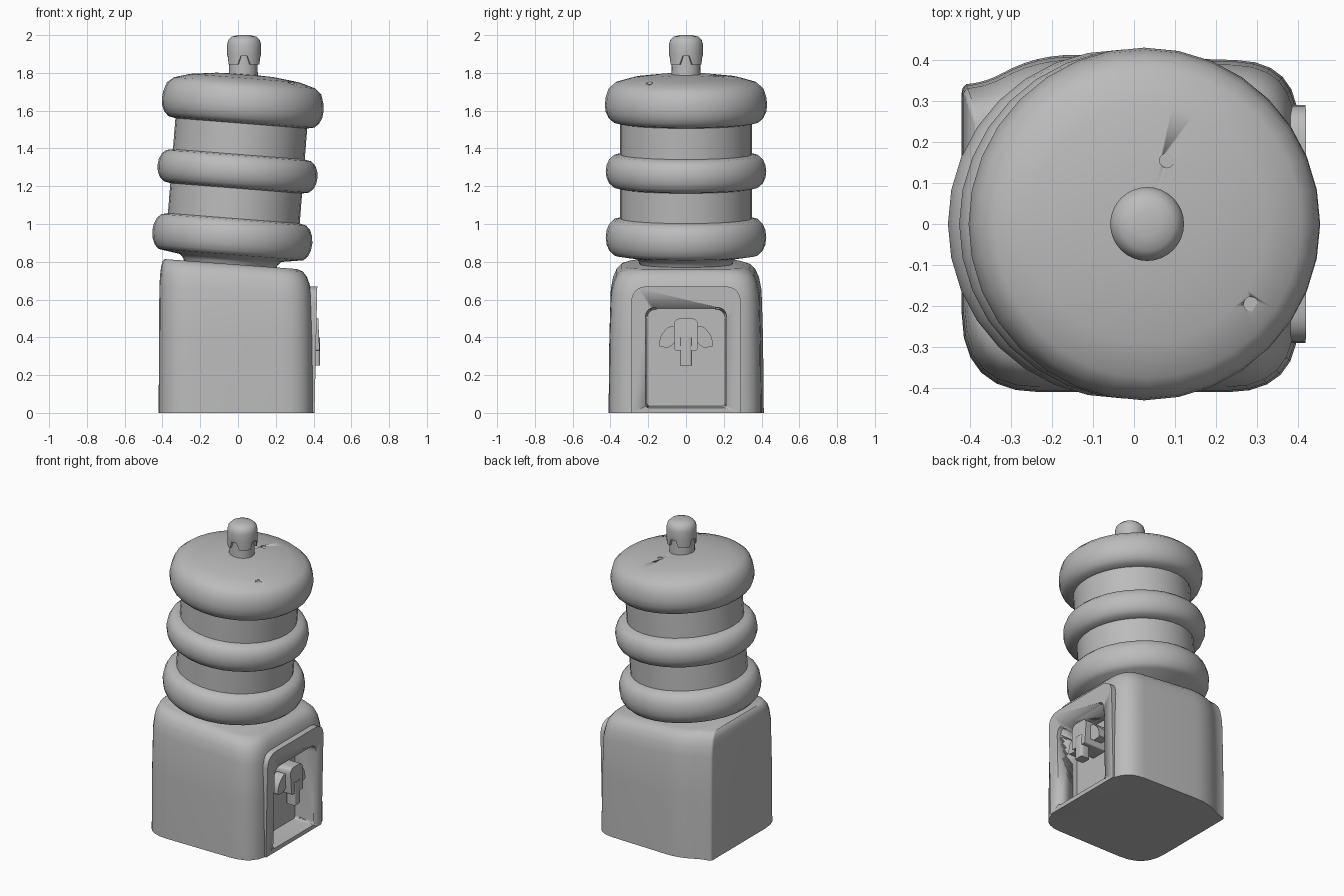
import bpy, bmesh, math
from mathutils import Matrix, Vector

cube = bpy.data.objects.get("Cube")
if cube:
    bpy.data.objects.remove(cube, do_unlink=True)

grey = bpy.data.materials.new("plain grey")
grey.use_nodes = True
GREY = (0.5, 0.5, 0.5, 1)
grey.diffuse_color = GREY
grey.node_tree.nodes["Principled BSDF"].inputs["Base Color"].default_value = GREY


def finish(name, bm, angle=35, matrix=None):
    bmesh.ops.recalc_face_normals(bm, faces=bm.faces)
    mesh = bpy.data.meshes.new(name)
    bm.to_mesh(mesh)
    bm.free()
    if matrix:
        mesh.transform(matrix)
    mesh.materials.append(grey)
    ob = bpy.data.objects.new(name, mesh)
    bpy.context.collection.objects.link(ob)
    bpy.ops.object.select_all(action='DESELECT')
    ob.select_set(True)
    bpy.context.view_layer.objects.active = ob
    bpy.ops.object.shade_smooth_by_angle(angle=math.radians(angle))
    return ob


def loft(loops):
    """Closed solid through loops of equal length."""
    bm = bmesh.new()
    rings = [[bm.verts.new(p) for p in loop] for loop in loops]
    n = len(rings[0])
    for a, b in zip(rings, rings[1:]):
        for i in range(n):
            bm.faces.new((a[i], a[(i + 1) % n], b[(i + 1) % n], b[i]))
    bm.faces.new(rings[0])
    bm.faces.new(rings[-1])
    return bm


def lathe(profile, steps=32):
    turns = [2 * math.pi * i / steps for i in range(steps)]
    return loft([[(r * math.cos(a), r * math.sin(a), z) for a in turns] for r, z in profile])


def rounded(corners, steps=6):
    """Outline with a radius at each corner (x, y, radius)."""
    out = []
    for i, (x, y, r) in enumerate(corners):
        p = Vector((x, y))
        a = Vector(corners[i - 1][:2]) - p
        b = Vector(corners[(i + 1) % len(corners)][:2]) - p
        a, b = p + a.normalized() * r, p + b.normalized() * r
        for k in range(steps + 1):
            t = k / steps
            out.append(a * (1 - t) ** 2 + p * 2 * t * (1 - t) + b * t * t)
    return out


def slab(outline, x0, x1, lean=0.0, draft=1.0, mid=0.3):
    """Prism along x from a (y, z) outline; the outer end can lean and the inner end shrink."""
    inner = [(x0, y * draft, mid + (z - mid) * draft) for y, z in outline]
    outer = [(x1 + lean * z, y, z) for y, z in outline]
    return loft([inner, outer])


def cut(ob, cutter):
    mod = ob.modifiers.new("cut", 'BOOLEAN')
    mod.operation = 'DIFFERENCE'
    mod.solver = 'EXACT'
    mod.object = cutter
    cutter.hide_render = True
    cutter.display_type = 'WIRE'
    cutter.hide_set(True)


# Cabinet: rounded footprint, sloping top
footprint = rounded([(-0.42, -0.41, 0.19), (0.40, -0.41, 0.17), (0.40, 0.395, 0.15),
                     (-0.24, 0.415, 0.10), (-0.36, 0.345, 0.05), (-0.42, 0.34, 0.02)])
loops = []
for level, inset in ((0, 0), (0.5, 0.004), (0.82, 0.012), (0.9, 0.025),
                     (0.95, 0.042), (0.985, 0.068), (1, 0.105)):
    k = inset / 0.41
    loop = []
    for x, y in footprint:
        x *= 1 - k * (0.85 if x > 0 else 0.3)
        loop.append((x, y * (1 - k), level * (0.785 - 0.075 * x)))
    loops.append(loop)
cabinet = finish("cabinet", loft(loops), 40)

# Raised front panel around the dispensing recess
panel = finish("recess_panel", slab(rounded(
    [(-0.29, 0, 0.005), (0.29, 0, 0.005), (0.29, 0.67, 0.09), (-0.29, 0.67, 0.09)]),
    0.3, 0.405, 0.022))
cutter = finish("recess_cutter", slab(rounded(
    [(-0.22, 0.02, 0.02), (0.22, 0.02, 0.02), (0.22, 0.565, 0.06), (-0.22, 0.565, 0.06)]),
    0.27, 0.5, 0, 0.94))
cut(cabinet, cutter)
cut(panel, cutter)


# Tilted water bottle: neck, three rings and a domed top
def ring(s, half, r0=0.35, r1=0.425, steps=8):
    out = []
    for i in range(steps + 1):
        a = math.pi * (i / steps - 0.5)
        out.append((r0 + (r1 - r0) * math.cos(a) ** 0.8 if 0 < i < steps else r0,
                    s + half * math.sin(a)))
    return out


tilt = Matrix.Translation((-0.03, 0, 0.93)) @ Matrix.Rotation(math.radians(4.5), 4, 'Y')
profile = [(0.235, -0.18), (0.25, -0.13), (0.27, -0.11)]
profile += ring(0, 0.1)[1:] + ring(0.35, 0.09)
profile += ring(0.705, 0.1, 0.35, 0.43)[:6]
profile += [(0.41, 0.79), (0.375, 0.82), (0.29, 0.845), (0.15, 0.862), (0.03, 0.866)]
bottle = finish("bottle", lathe(profile), 40, tilt)

# Two small dimples in the bottle top
for side, (x, y, z) in {"back": (0.08, 0.155, 1.80), "front": (0.285, -0.195, 1.76)}.items():
    cut(bottle, finish(side + "_dimple_cutter", lathe([(0.018, -0.02), (0.018, 0.05)], 12), 35,
                       Matrix.Translation((x, y, z))))

# Spout stem and notched cap
finish("spout_stem", lathe([(0.078, 1.74), (0.074, 1.92)], 16), 35,
       Matrix.Translation((0.028, 0, 0)))
cap = lathe([(0.07, 1.845), (0.088, 1.845), (0.09, 1.90), (0.09, 1.95), (0.083, 1.975),
             (0.065, 1.992), (0.03, 2.0)], 32)
for v in cap.verts:
    if v.co.z < 1.86 and abs(math.cos(2 * math.atan2(v.co.y, v.co.x))) > 0.75:
        v.co.z += 0.045
finish("spout_cap", cap, 40, Matrix.Translation((0.032, 0, 0)))

# Tap: body, nozzle and mirrored side levers
finish("tap_body", slab(rounded([(-0.06, 0.33, 0.01), (0.06, 0.33, 0.01),
                                 (0.065, 0.5, 0.04), (-0.065, 0.5, 0.04)]),
                        0.25, 0.445, -0.04), 35)
nozzle = rounded([(0.37, -0.032, 0.015), (0.435, -0.032, 0.015),
                  (0.435, 0.032, 0.015), (0.37, 0.032, 0.015)], 3)
finish("tap_nozzle", loft([[(x, y, z) for x, y in nozzle] for z in (0.25, 0.4)]), 35)
for name, s in (("left", 1), ("right", -1)):
    lever = [(0.05 * s, 0.38, 0.005), (0.09 * s, 0.345, 0.01), (0.145 * s, 0.35, 0.015),
             (0.135 * s, 0.41, 0.02), (0.09 * s, 0.46, 0.02), (0.05 * s, 0.46, 0.005)]
    finish(name + "_tap_lever", slab(rounded(lever, 3), 0.33, 0.39), 35)
